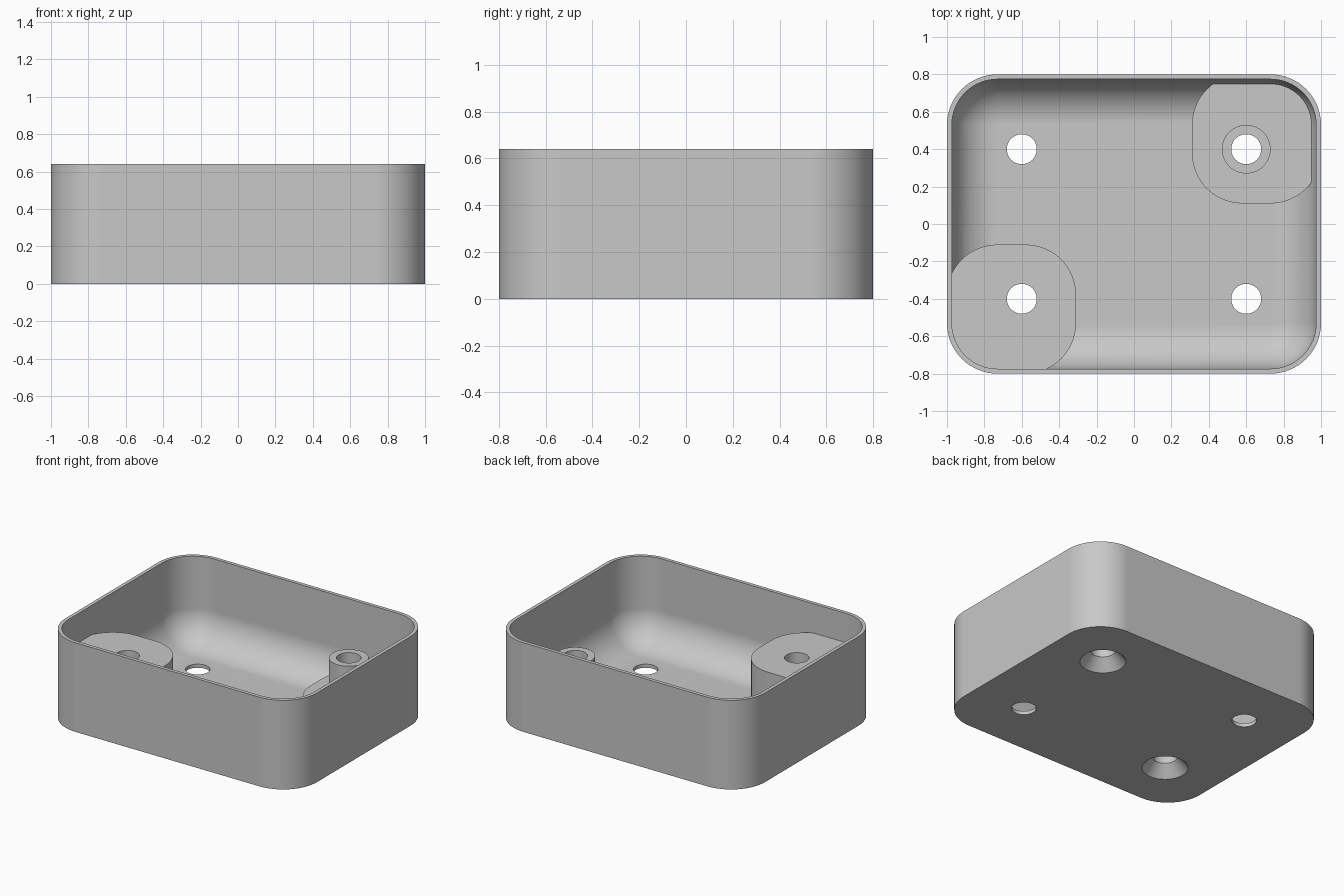
import bpy, bmesh
from math import sin, cos, pi, radians

cube = bpy.data.objects.get("Cube")
if cube:
    bpy.data.objects.remove(cube, do_unlink=True)

HEIGHT, WALL, CORNER = 0.64, 0.026, 0.27
FILLET = 0.24           # inner floor-to-wall rounding
PAD_TOP, LOW_PAD_TOP = 0.43, 0.16
HOLE_R, SINK_R, BOSS_R = 0.08, 0.15, 0.13
HOLE_X, HOLE_Y = 0.6, 0.4

grey = bpy.data.materials.new("plain grey")
grey.use_nodes = True
grey.diffuse_color = (0.58, 0.58, 0.58, 1)
grey.node_tree.nodes["Principled BSDF"].inputs["Base Color"].default_value = grey.diffuse_color


def rounded_outline(hx, hy, r, steps=16):
    """Rounded rectangle around the origin, counter-clockwise."""
    points = []
    for k, (sx, sy) in enumerate([(1, 1), (-1, 1), (-1, -1), (1, -1)]):
        for i in range(steps + 1):
            a = (k + i / steps) * pi / 2
            points.append((sx * (hx - r) + r * cos(a), sy * (hy - r) + r * sin(a)))
    return points


def circle(r, steps=48):
    return [(r * cos(2 * pi * i / steps), r * sin(2 * pi * i / steps)) for i in range(steps)]


def loft(name, rings, centre=(0, 0)):
    """Closed solid through a stack of (outline, z) rings."""
    bm = bmesh.new()
    loops = [[bm.verts.new((x + centre[0], y + centre[1], z)) for x, y in outline]
             for outline, z in rings]
    n = len(loops[0])
    for low, high in zip(loops, loops[1:]):
        for i in range(n):
            j = (i + 1) % n
            bm.faces.new((low[i], low[j], high[j], high[i]))
    bm.faces.new(loops[0][::-1])
    bm.faces.new(loops[-1])
    mesh = bpy.data.meshes.new(name)
    bm.to_mesh(mesh)
    bm.free()
    mesh.materials.append(grey)
    obj = bpy.data.objects.new(name, mesh)
    bpy.context.collection.objects.link(obj)
    return obj


def subtract(target, cutter):
    """Cut one solid from another and drop the cutter."""
    mod = target.modifiers.new("cut", 'BOOLEAN')
    mod.operation, mod.solver, mod.object = 'DIFFERENCE', 'EXACT', cutter
    bpy.context.view_layer.objects.active = target
    bpy.ops.object.modifier_apply(modifier=mod.name)
    bpy.data.objects.remove(cutter, do_unlink=True)


# Outer shell
outer = rounded_outline(1, 0.8, CORNER)
tray = loft("open_tray", [(outer, 0), (outer, HEIGHT)])

# Cavity with a rounded floor edge
rings = []
for i in range(17):
    a = i / 16 * pi / 2
    inset = WALL + FILLET * (1 - sin(a))
    rings.append((rounded_outline(1 - inset, 0.8 - inset, CORNER - inset),
                  WALL + FILLET * (1 - cos(a))))
rings.append((rounded_outline(1 - WALL, 0.8 - WALL, CORNER - WALL), HEIGHT + 0.1))
cavity = loft("cavity_cutter", rings)

# Corner pads and raised boss are left standing inside the cavity
pad = rounded_outline(0.345, 0.345, CORNER)
for side, top in ((-1, PAD_TOP), (1, LOW_PAD_TOP)):
    subtract(cavity, loft("pad", [(pad, -0.1), (pad, top)], (side * 0.655, side * 0.455)))
boss = circle(BOSS_R)
subtract(cavity, loft("boss", [(boss, -0.1), (boss, PAD_TOP)], (HOLE_X, HOLE_Y)))
subtract(tray, cavity)

# Screw holes, countersunk from below under the two pads
hole = circle(HOLE_R)
for sx in (-1, 1):
    for sy in (-1, 1):
        profile = [(hole, -0.1), (hole, HEIGHT)]
        if sx == sy:
            depth = 0.08
            slope = (SINK_R - HOLE_R) / depth
            profile = [(circle(SINK_R + slope * 0.02), -0.02), (hole, depth), (hole, HEIGHT)]
        subtract(tray, loft("hole_cutter", profile, (sx * HOLE_X, sy * HOLE_Y)))

# Shading
for o in bpy.context.selected_objects:
    o.select_set(False)
tray.select_set(True)
bpy.context.view_layer.objects.active = tray
bpy.ops.object.shade_smooth_by_angle(angle=radians(25))
weighted = tray.modifiers.new("even_shading", 'WEIGHTED_NORMAL')
weighted.keep_sharp = True
